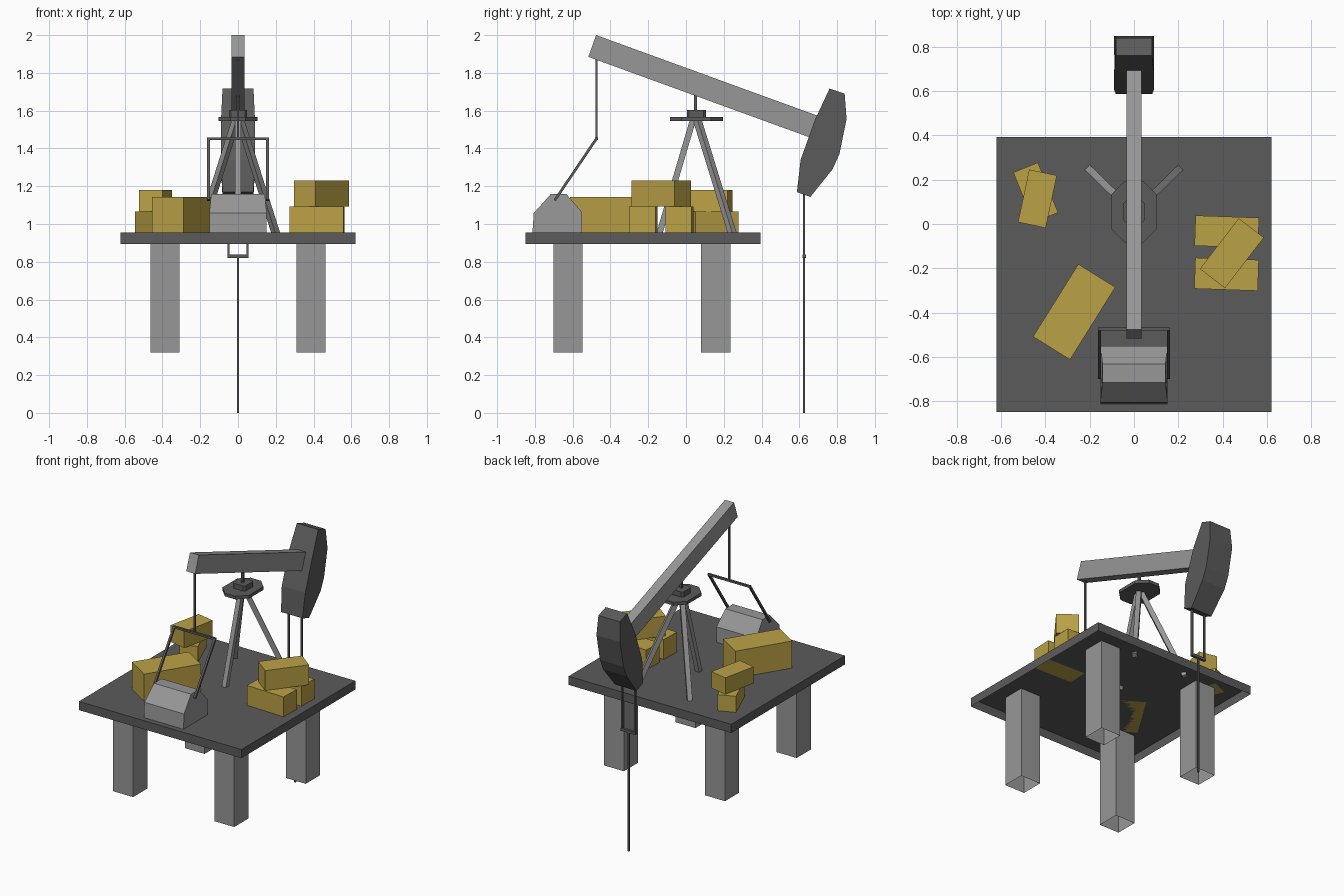
import bpy, bmesh, math
from mathutils import Vector, Matrix

if "Cube" in bpy.data.objects:
    bpy.data.objects.remove(bpy.data.objects["Cube"])


def material(name, rgb):
    m = bpy.data.materials.new(name)
    m.diffuse_color = (*rgb, 1)
    m.use_nodes = True
    m.node_tree.nodes["Principled BSDF"].inputs["Base Color"].default_value = m.diffuse_color
    return m


DARK = material("dark grey", (0.105, 0.105, 0.105))
LIGHT = material("light grey", (0.31, 0.31, 0.31))
GOLD = material("crate gold", (0.50, 0.36, 0.062))


def finish(name, bm, mat):
    bmesh.ops.recalc_face_normals(bm, faces=bm.faces)
    me = bpy.data.meshes.new(name)
    bm.to_mesh(me)
    bm.free()
    ob = bpy.data.objects.new(name, me)
    me.materials.append(mat)
    bpy.context.collection.objects.link(ob)
    return ob


def box(name, mat, x, y, z0, z1, w, d, angle=0, no_bottom=False):
    """Upright box by centre, height range, size and turn; optionally open below."""
    bm = bmesh.new()
    bmesh.ops.create_cube(bm, size=1)
    if no_bottom:
        bmesh.ops.delete(bm, geom=[f for f in bm.faces if f.normal.z < -0.5], context='FACES')
    bm.transform(Matrix.Translation((x, y, (z0 + z1) / 2))
                 @ Matrix.Rotation(math.radians(angle), 4, 'Z')
                 @ Matrix.Diagonal((w, d, z1 - z0, 1)))
    ob = finish(name, bm, mat)
    if no_bottom:
        ob.data.flip_normals() if ob.data.polygons[0].normal.dot(
            ob.data.polygons[0].center - Vector((x, y, z0))) < 0 else None
    return ob


def rod(name, mat, a, b, t):
    """Square bar from a to b."""
    a, b = Vector(a), Vector(b)
    bm = bmesh.new()
    bmesh.ops.create_cube(bm, size=1)
    bm.transform(Matrix.Translation((a + b) / 2)
                 @ (b - a).to_track_quat('Z', 'Y').to_matrix().to_4x4()
                 @ Matrix.Diagonal((t, t, (b - a).length, 1)))
    return finish(name, bm, mat)


def side_solid(name, mat, profile, half):
    """Solid across x from a (y, z) profile; half(y, z) gives the half width."""
    bm = bmesh.new()
    left = [bm.verts.new((-half(y, z), y, z)) for y, z in profile]
    right = [bm.verts.new((half(y, z), y, z)) for y, z in profile]
    bm.faces.new(left)
    bm.faces.new(right)
    n = len(profile)
    for i in range(n):
        j = (i + 1) % n
        bm.faces.new((left[i], left[j], right[j], right[i]))
    return finish(name, bm, mat)


def octagon(name, mat, y, z0, z1, hx, hy, cut):
    """Plate with chamfered corners."""
    pts = [(hx, hy - cut), (hx - cut, hy), (cut - hx, hy), (-hx, hy - cut),
           (-hx, cut - hy), (cut - hx, -hy), (hx - cut, -hy), (hx, cut - hy)]
    bm = bmesh.new()
    f = bm.faces.new([bm.verts.new((px, y + py, z0)) for px, py in pts])
    up = bmesh.ops.extrude_face_region(bm, geom=[f])
    bmesh.ops.translate(bm, vec=(0, 0, z1 - z0),
                        verts=[v for v in up["geom"] if isinstance(v, bmesh.types.BMVert)])
    if len([g for g in bm.faces if abs(g.normal.z) > 0.9]) < 2:
        bm.faces.new([v for v in bm.verts if v.co.z < z0 + 1e-5])
    return finish(name, bm, mat)


# Platform (open underneath) and its four hollow legs
DECK = 0.955
box("platform", DARK, 0, -0.228, 0.895, DECK, 1.244, 1.244, no_bottom=True)
for sx in (-1, 1):
    for label, y in (("front", -0.625), ("back", 0.157)):
        box(f"{label}_leg", LIGHT, sx * 0.387, y, 0.32, 0.952, 0.152, 0.155, no_bottom=True)

# Crates: x, y, bottom, top, width, depth, turn
for c in ((-0.27, -0.397, DECK, 1.142, 0.197, 0.386, -32),
          (-0.444, 0.142, DECK, 1.066, 0.12, 0.244, 22),
          (-0.436, 0.114, 1.066, 1.18, 0.128, 0.243, -12),
          (0.419, -0.035, DECK, 1.092, 0.287, 0.137, -2),
          (0.418, -0.227, DECK, 1.092, 0.287, 0.14, -2),
          (0.442, -0.132, 1.092, 1.23, 0.143, 0.288, -37.5)):
    box("crate", GOLD, *c)

# Tripod stand with plate, bearing block and pivot post
for foot in ((0, -0.145, 0.935), (0.205, 0.25, 0.935), (-0.205, 0.25, 0.935)):
    d = Vector((foot[0], foot[1] - 0.05, 0)).normalized() * 0.012
    rod("tripod_leg", LIGHT, (d.x, 0.05 + d.y, 1.555), foot, 0.032)
octagon("tripod_plate", DARK, 0.055, 1.545, 1.567, 0.102, 0.14, 0.062)
octagon("bearing_block", DARK, 0.055, 1.567, 1.603, 0.048, 0.05, 0.012)
rod("pivot_post", DARK, (0, 0.05, 1.60), (0, 0.05, 1.70), 0.016)

# Walking beam and curved head
side_solid("walking_beam", LIGHT,
           [(-0.476, 2.0), (-0.517, 1.885), (0.66, 1.457), (0.70, 1.572)],
           lambda y, z: 0.034)
side_solid("beam_head", DARK,
           [(0.76, 1.717), (0.84, 1.69), (0.85, 1.556), (0.812, 1.37), (0.776, 1.29),
            (0.658, 1.143), (0.587, 1.169), (0.607, 1.34), (0.682, 1.55)],
           lambda y, z: 0.09 if 1.25 < z < 1.6 else 0.082)

# Hanger below the head and the well rod
for sx in (-1, 1):
    rod("hanger_rod", DARK, (sx * 0.05, 0.625, 1.18), (sx * 0.05, 0.625, 0.82), 0.012)
rod("hanger_bar", DARK, (-0.056, 0.625, 0.83), (0.056, 0.625, 0.83), 0.018)
rod("well_rod", DARK, (0, 0.625, 0.83), (0, 0.625, 0), 0.011)

# Gearbox housing
side_solid("gearbox", LIGHT,
           [(-0.813, DECK), (-0.806, 1.058), (-0.716, 1.158), (-0.633, 1.158),
            (-0.55, 1.062), (-0.55, DECK)],
           lambda y, z: 0.142 if z > 1.1 else 0.152)

# Crank arms, crossbar and the link up to the beam
for sx in (-1, 1):
    rod("crank_arm", DARK, (sx * 0.156, -0.695, 1.125), (sx * 0.156, -0.474, 1.452), 0.014)
rod("crank_crossbar", DARK, (-0.163, -0.474, 1.452), (0.163, -0.474, 1.452), 0.014)
rod("beam_link", DARK, (0, -0.474, 1.452), (0, -0.474, 1.90), 0.012)
